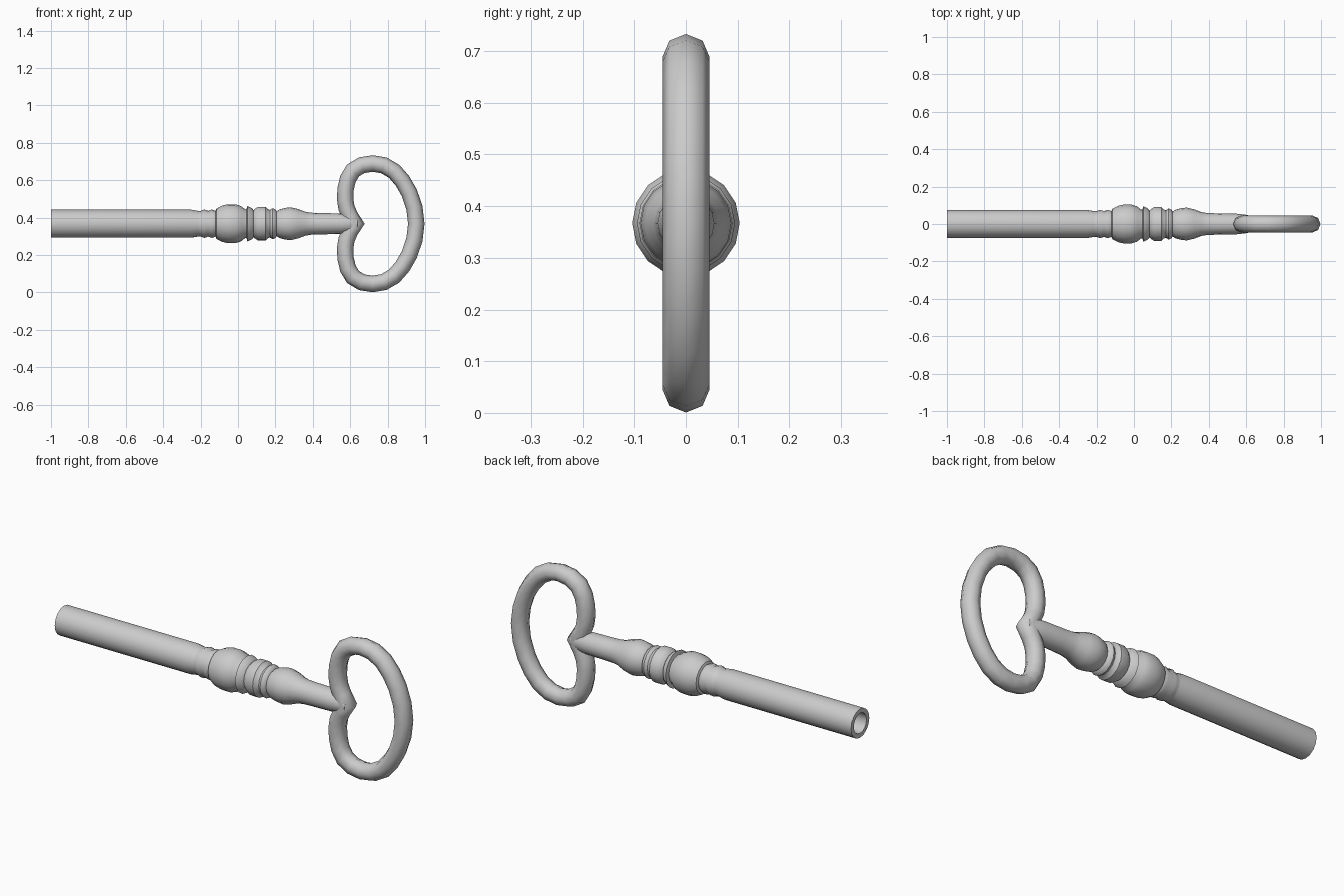
import bpy, bmesh
from math import cos, sin, pi, radians
from mathutils import Vector

if "Cube" in bpy.data.objects:
    bpy.data.objects.remove(bpy.data.objects["Cube"])

CZ = 0.367  # height of the key axis


def finish(name, bm, angle):
    bmesh.ops.recalc_face_normals(bm, faces=bm.faces)
    me = bpy.data.meshes.new(name)
    bm.to_mesh(me)
    bm.free()
    ob = bpy.data.objects.new(name, me)
    bpy.context.collection.objects.link(ob)
    bpy.ops.object.select_all(action='DESELECT')
    ob.select_set(True)
    bpy.context.view_layer.objects.active = ob
    bpy.ops.object.shade_smooth_by_angle(angle=radians(angle))
    return ob


def skin(bm, rings, closed):
    n = len(rings[0])
    pairs = list(zip(rings, rings[1:]))
    if closed:
        pairs.append((rings[-1], rings[0]))
    for a, b in pairs:
        for i in range(n):
            j = (i + 1) % n
            bm.faces.new((a[i], a[j], b[j], b[i]))
    if not closed:
        bm.faces.new(rings[0])
        bm.faces.new(rings[-1])


# Turned shaft: (x, radius), starting at the bottom of the bore
profile = [
    (-0.45, 0.052), (-1.0, 0.052), (-1.0, 0.075), (-0.25, 0.075),
    (-0.215, 0.069), (-0.20, 0.069), (-0.18, 0.076), (-0.16, 0.069),
    (-0.14, 0.076), (-0.12, 0.069), (-0.115, 0.082), (-0.085, 0.097),
    (-0.055, 0.104), (-0.015, 0.104), (0.015, 0.095), (0.037, 0.078),
    (0.045, 0.076), (0.05, 0.095), (0.075, 0.083), (0.083, 0.072),
    (0.092, 0.08), (0.107, 0.09), (0.147, 0.09), (0.162, 0.076),
    (0.17, 0.074), (0.185, 0.083), (0.20, 0.077), (0.207, 0.066),
    (0.22, 0.076), (0.25, 0.084), (0.28, 0.088), (0.32, 0.079),
    (0.36, 0.064), (0.39, 0.059), (0.44, 0.057), (0.55, 0.055),
    (0.60, 0.049), (0.64, 0.040), (0.66, 0.012)]
SIDES = 16
bm = bmesh.new()
rings = [[bm.verts.new((x, r * cos(2 * pi * i / SIDES), CZ + r * sin(2 * pi * i / SIDES)))
          for i in range(SIDES)] for x, r in profile]
skin(bm, rings, False)
finish("shaft", bm, 40)

# Heart-shaped bow: upper half of the centre line (x, height above axis), mirrored below
upper = [
    (0.62, 0), (0.598, 0.043), (0.58, 0.085), (0.573, 0.13), (0.575, 0.185),
    (0.588, 0.24), (0.615, 0.285), (0.662, 0.313), (0.72, 0.322),
    (0.78, 0.312), (0.835, 0.28), (0.88, 0.228), (0.916, 0.165),
    (0.943, 0.085), (0.953, 0)]
path = upper + [(x, -z) for x, z in reversed(upper[1:-1])]
pts = [Vector((x, 0, z + CZ)) for x, z in path]
R, N = 0.0455, 8
bm = bmesh.new()
rings = []
for k, p in enumerate(pts):
    d0 = (p - pts[k - 1]).normalized()
    d1 = (pts[(k + 1) % len(pts)] - p).normalized()
    t = (d0 + d1).normalized()
    side = Vector((t.z, 0, -t.x))
    w = 0.057 if k == 0 else R * 0.96 / max(t.dot(d1), 0.6)  # mitre at the cusp
    rings.append([bm.verts.new(p + side * (w * cos(2 * pi * i / N))
                               + Vector((0, R * sin(2 * pi * i / N), 0))) for i in range(N)])
skin(bm, rings, True)
finish("bow", bm, 60)
